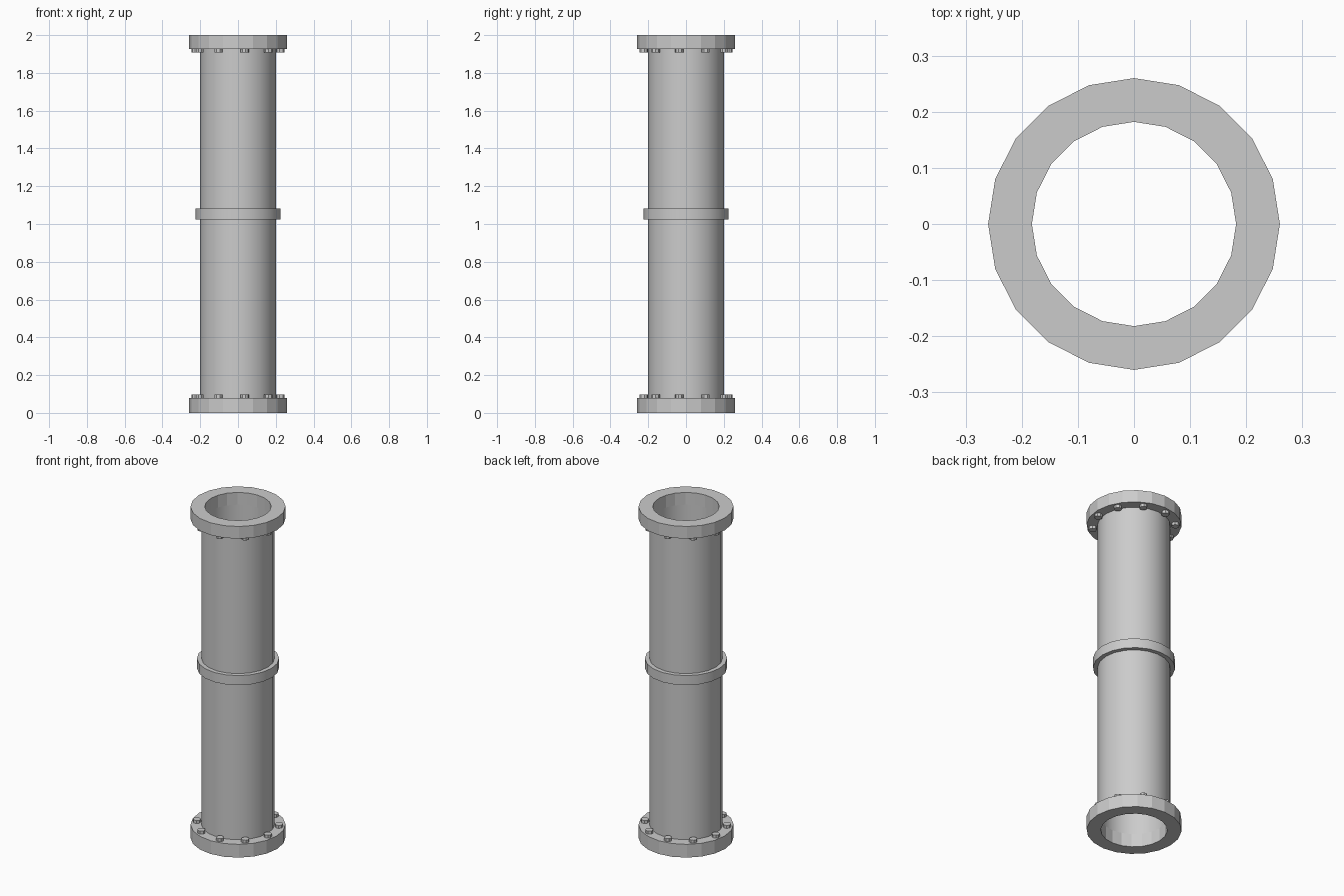
import bpy, bmesh
from math import radians, cos, sin, pi

if "Cube" in bpy.data.objects:
    bpy.data.objects.remove(bpy.data.objects["Cube"])

SIDES = 20


def annulus(name, r_in, r_out, z0, z1, smooth):
    """Hollow ring with rectangular section, lathed around z."""
    bm = bmesh.new()
    section = [(r_in, z0), (r_out, z0), (r_out, z1), (r_in, z1)]
    rings = []
    for i in range(SIDES):
        a = 2 * pi * i / SIDES
        rings.append([bm.verts.new((r * cos(a), r * sin(a), z)) for r, z in section])
    for i in range(SIDES):
        a, b = rings[i], rings[(i + 1) % SIDES]
        for k in range(4):
            n = (k + 1) % 4
            bm.faces.new((a[k], b[k], b[n], a[n]))
    bmesh.ops.recalc_face_normals(bm, faces=bm.faces)
    mesh = bpy.data.meshes.new(name)
    bm.to_mesh(mesh)
    bm.free()
    obj = bpy.data.objects.new(name, mesh)
    bpy.context.collection.objects.link(obj)
    if smooth:
        bpy.ops.object.select_all(action='DESELECT')
        obj.select_set(True)
        bpy.context.view_layer.objects.active = obj
        bpy.ops.object.shade_smooth_by_angle(angle=radians(30))
    return obj


def bolts(name, z, height):
    """Circle of ten bolt heads, one on every second flange facet."""
    for i in range(10):
        a = radians(-9 + 36 * i)
        bpy.ops.mesh.primitive_cylinder_add(
            vertices=8, radius=0.022, depth=height,
            location=(0.227 * cos(a), 0.227 * sin(a), z), rotation=(0, 0, a))
        bpy.context.object.name = f"{name}_{i + 1}"


# Pipe body, running between the two flanges
annulus("pipe", 0.182, 0.20, 0.08, 1.926, True)

# Middle collar
annulus("collar", 0.20, 0.225, 1.025, 1.083, True)

# End flanges, faceted
annulus("bottom_flange", 0.182, 0.26, 0.0, 0.08, False)
annulus("top_flange", 0.182, 0.26, 1.926, 2.0, False)

# Bolt heads on the inner face of each flange
bolts("bottom_bolt", 0.085, 0.026)
bolts("top_bolt", 1.921, 0.026)
